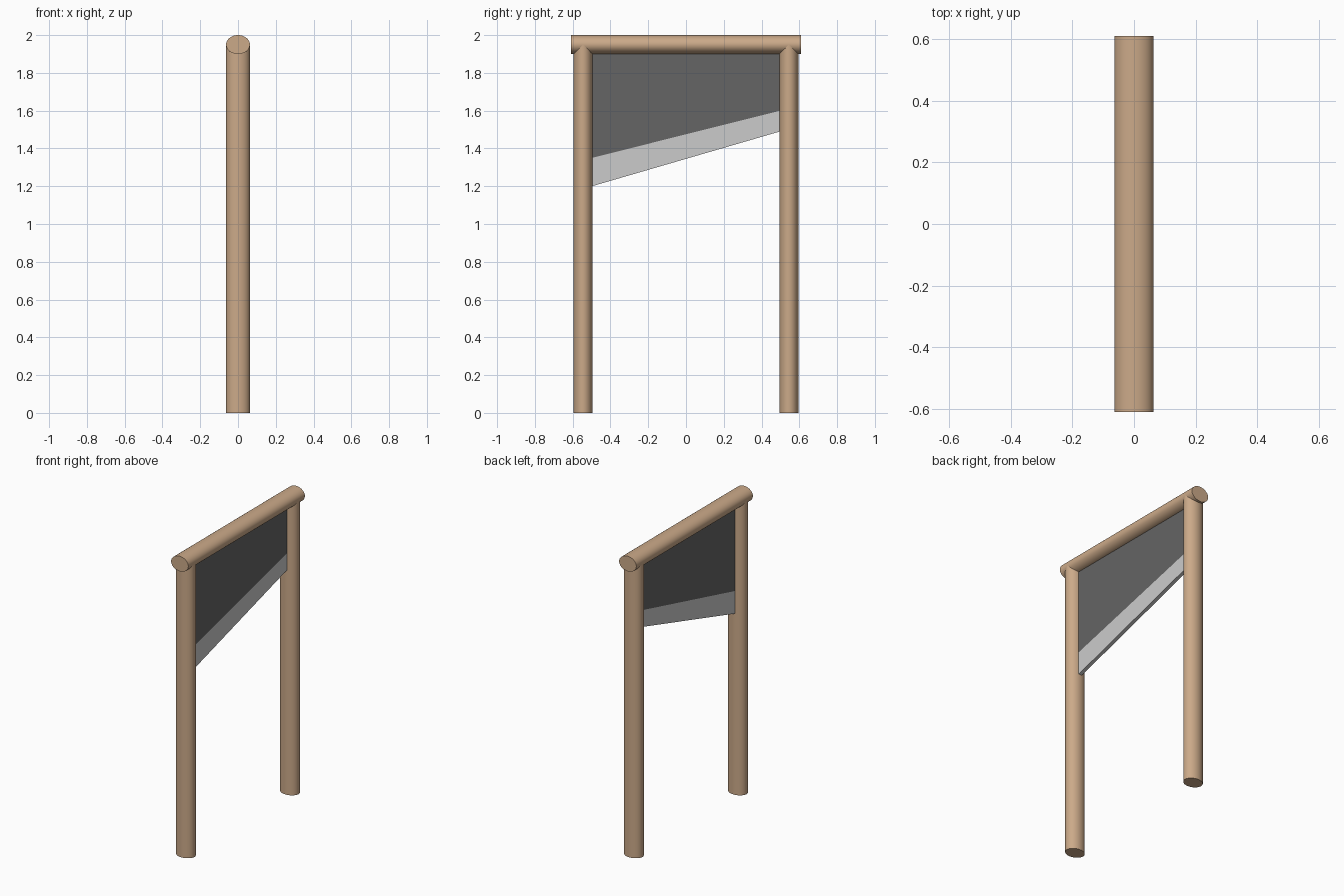
import bpy, bmesh, math

if "Cube" in bpy.data.objects:
    bpy.data.objects.remove(bpy.data.objects["Cube"])

def material(name, rgb):
    m = bpy.data.materials.new(name)
    m.diffuse_color = (*rgb, 1)
    m.use_nodes = True
    m.node_tree.nodes["Principled BSDF"].inputs["Base Color"].default_value = m.diffuse_color
    return m

wood = material("wood", (0.60, 0.40, 0.25))
dark = material("dark_metal", (0.13, 0.13, 0.13))

RX, RS = 0.063, 0.05   # log half-width across x, and half-thickness
TOP = 1.95             # beam axis height

def log(name, location, length, rotation=(0, 0, 0)):
    """Oval wooden log along local z, smooth sides and sharp ends."""
    bpy.ops.mesh.primitive_cylinder_add(vertices=48, radius=1, depth=length)
    ob = bpy.context.object
    ob.name = name
    ob.scale = (RX, RS, 1)
    bpy.ops.object.transform_apply(location=False, rotation=False, scale=True)
    ob.location, ob.rotation_euler = location, rotation
    ob.data.materials.append(wood)
    bpy.ops.object.shade_smooth_by_angle(angle=math.radians(35))

def plate(name, outline, thickness, mat=None):
    """Flat plate from a (y, z) outline, centred on x = 0."""
    bm = bmesh.new()
    face = bm.faces.new([bm.verts.new((-thickness / 2, y, z)) for y, z in outline])
    out = bmesh.ops.extrude_face_region(bm, geom=[face])
    for v in out["geom"]:
        if isinstance(v, bmesh.types.BMVert):
            v.co.x = thickness / 2
    bmesh.ops.recalc_face_normals(bm, faces=bm.faces)
    me = bpy.data.meshes.new(name)
    bm.to_mesh(me)
    bm.free()
    ob = bpy.data.objects.new(name, me)
    bpy.context.collection.objects.link(ob)
    if mat:
        me.materials.append(mat)

# two upright posts and the cross beam
for side, name in ((-1, "front_post"), (1, "back_post")):
    log(name, (0, side * 0.545, TOP / 2), TOP)
log("top_beam", (0, 0, TOP), 1.22, (math.pi / 2, 0, 0))

# slanted blade: dark body with a light cutting edge below it
W = 0.498
plate("blade_body", [(-W, 1.35), (W, 1.60), (W, 1.91), (-W, 1.91)], 0.024, dark)
plate("blade_edge", [(-W, 1.20), (W, 1.49), (W, 1.60), (-W, 1.35)], 0.024)
